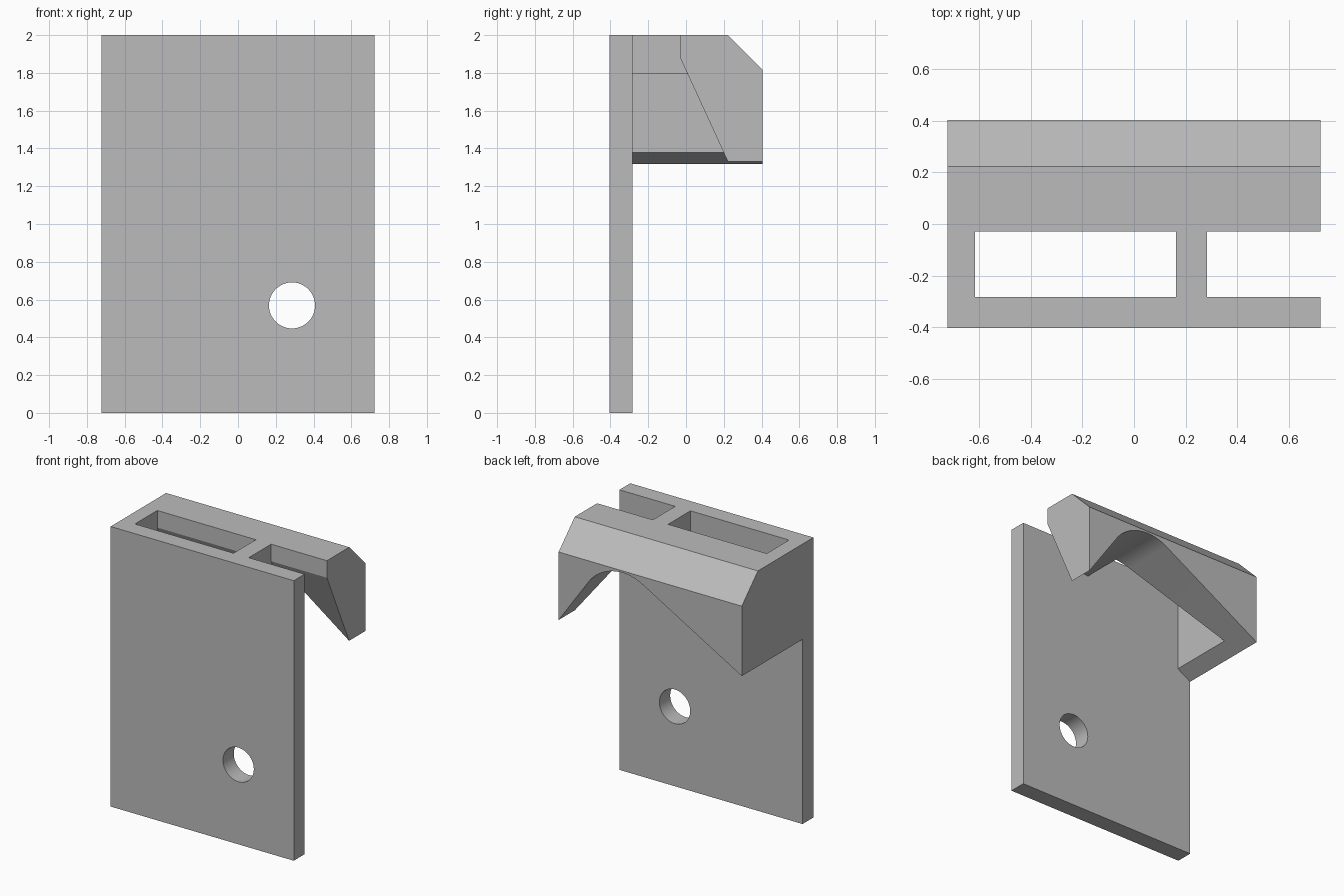
import bpy, bmesh, math
from mathutils import Vector

old = bpy.data.objects.get("Cube")
if old:
    bpy.data.objects.remove(old, do_unlink=True)

grey = bpy.data.materials.new("plain_grey")
grey.use_nodes = True
colour = (0.5, 0.5, 0.5, 1)
grey.diffuse_color = colour
grey.node_tree.nodes["Principled BSDF"].inputs["Base Color"].default_value = colour

HALF_X, FRONT, BACK = 0.7235, -0.404, 0.404
PLATE_BACK = -0.282


def prism(name, points, axis, start, end):
    """Extrude a 2D outline along x (points are y, z) or y (points are x, z)."""
    bm = bmesh.new()
    place = (lambda p: (start, *p)) if axis == "x" else (lambda p: (p[0], start, p[1]))
    face = bm.faces.new([bm.verts.new(place(p)) for p in points])
    moved = bmesh.ops.extrude_face_region(bm, geom=[face])["geom"]
    step = Vector((end - start, 0, 0) if axis == "x" else (0, end - start, 0))
    bmesh.ops.translate(bm, vec=step, verts=[v for v in moved if isinstance(v, bmesh.types.BMVert)])
    bmesh.ops.recalc_face_normals(bm, faces=bm.faces)
    mesh = bpy.data.meshes.new(name)
    bm.to_mesh(mesh)
    bm.free()
    mesh.materials.append(grey)
    obj = bpy.data.objects.new(name, mesh)
    bpy.context.collection.objects.link(obj)
    return obj


def combine(target, other, operation):
    """Apply a boolean and discard the helper."""
    bpy.context.view_layer.objects.active = target
    mod = target.modifiers.new("join", "BOOLEAN")
    mod.object, mod.operation, mod.solver = other, operation, "EXACT"
    bpy.ops.object.modifier_apply(modifier=mod.name)
    bpy.data.objects.remove(other, do_unlink=True)


def arc(cx, cz, radius, first, last, count):
    return [(cx + radius * math.cos(math.radians(first + (last - first) * i / count)),
             cz + radius * math.sin(math.radians(first + (last - first) * i / count)))
            for i in range(count + 1)]


# Hook block with chamfered rear edge
hook = prism("hook", [(PLATE_BACK - 0.05, 1.318), (BACK, 1.318), (BACK, 1.818),
                      (0.222, 2), (PLATE_BACK - 0.05, 2)], "x", -HALF_X, HALF_X)

# Tapered pockets either side of the rib; the second runs out through the side
pocket = [(PLATE_BACK - 0.1, 2.1), (-0.03, 2.1), (-0.03, 1.878), (0.22, 1.334),
          (0.266, 1.234), (PLATE_BACK - 0.1, 1.234)]
for x0, x1 in [(-0.617, 0.1625), (0.2825, 0.9)]:
    combine(hook, prism("pocket_cutter", pocket, "x", x0, x1), "DIFFERENCE")

# Rounded arch underneath, with straight flanks down to both ends
arch = arc(0.22, 1.474, 0.33, 35, 119.5, 24)
right_foot = (0.9, 1.334 - 1.43 * (0.9 - HALF_X))
left_foot = (-0.9, 1.318 - 0.565 * (0.9 - HALF_X))
outline = [right_foot] + arch + [left_foot, (-0.9, 0.9), (0.9, 0.9)]
combine(hook, prism("arch_cutter", outline, "y", PLATE_BACK - 0.1, 0.6), "DIFFERENCE")

# Upright plate with a round hole
bracket = prism("hook_bracket", [(FRONT, 0), (PLATE_BACK, 0), (PLATE_BACK, 2), (FRONT, 2)],
                "x", -HALF_X, HALF_X)
combine(bracket, hook, "UNION")
hole = arc(0.286, 0.569, 0.122, 0, 360, 48)[:-1]
combine(bracket, prism("hole_cutter", hole, "y", -0.6, -0.1), "DIFFERENCE")

# Smooth curved surfaces, crisp edges
bpy.ops.object.select_all(action="DESELECT")
bracket.select_set(True)
bpy.context.view_layer.objects.active = bracket
bpy.ops.object.shade_smooth_by_angle(angle=math.radians(20))
